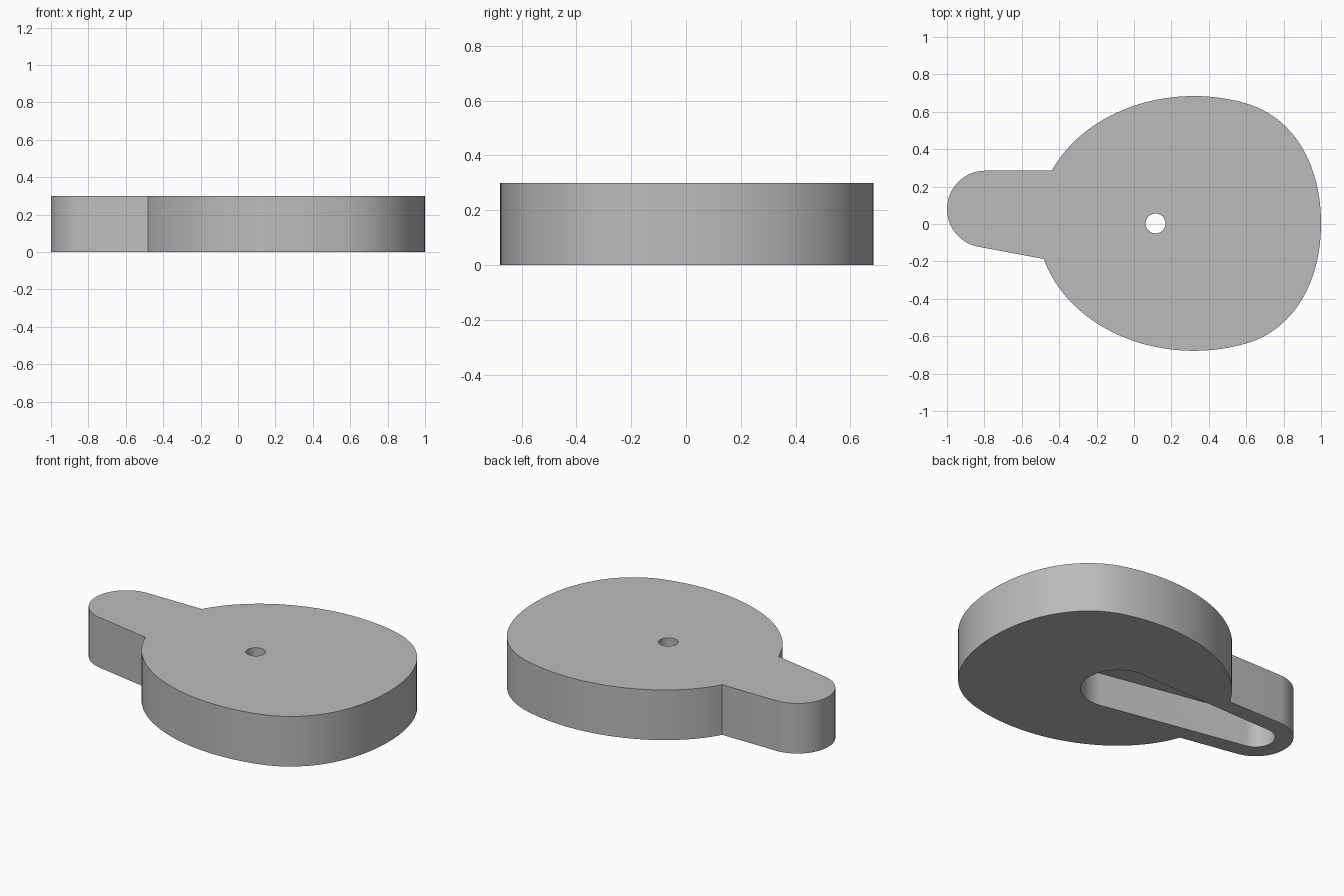
import bpy
import bmesh
from math import sin, cos, radians, asin, atan2, hypot, degrees
from mathutils import Vector
from mathutils.geometry import interpolate_bezier

cube = bpy.data.objects.get("Cube")
if cube:
    bpy.data.objects.remove(cube, do_unlink=True)

HEIGHT, SLOT_DEPTH, WALL = 0.3, 0.2, 0.1
PIVOT, PIVOT_R = (0.115, 0.003), 0.203
TIP, TIP_R = (-0.795, 0.08), 0.105

grey = bpy.data.materials.new("plain grey")
grey.use_nodes = True
grey.diffuse_color = (0.5, 0.5, 0.5, 1)
grey.node_tree.nodes["Principled BSDF"].inputs["Base Color"].default_value = grey.diffuse_color


def arc(centre, rx, ry, start, end, steps):
    """Points along an elliptical arc, angles in degrees."""
    angles = [radians(start + (end - start) * i / steps) for i in range(steps + 1)]
    return [(centre[0] + rx * cos(a), centre[1] + ry * sin(a)) for a in angles]


def prism(name, outline, bottom, top):
    """Extrude a counter-clockwise outline between two heights."""
    bm = bmesh.new()
    base = bm.faces.new([bm.verts.new((x, y, bottom)) for x, y in outline])
    result = bmesh.ops.extrude_face_region(bm, geom=[base], use_keep_orig=True)
    lifted = [v for v in result["geom"] if isinstance(v, bmesh.types.BMVert)]
    bmesh.ops.translate(bm, verts=lifted, vec=(0, 0, top - bottom))
    bmesh.ops.recalc_face_normals(bm, faces=bm.faces)
    mesh = bpy.data.meshes.new(name)
    bm.to_mesh(mesh)
    bm.free()
    mesh.materials.append(grey)
    obj = bpy.data.objects.new(name, mesh)
    bpy.context.collection.objects.link(obj)
    return obj


# Direction of the lever and the taper of its straight sides
dx, dy = TIP[0] - PIVOT[0], TIP[1] - PIVOT[1]
axis = degrees(atan2(dy, dx))
taper = degrees(asin((PIVOT_R - TIP_R) / hypot(dx, dy)))
tip_start, tip_end = axis - 90 + taper, axis + 90 - taper

# Egg-shaped body outline joined to the rounded lever
EGG, RX, RY = (0.32, 0.003), 0.835, 0.681
shoulder = 70.4
sx, sy = EGG[0] + RX * cos(radians(shoulder)), RY * sin(radians(shoulder))
nose = [(p.x, p.y) for p in interpolate_bezier(
    Vector((sx, sy)), Vector((sx + 0.25, sy - 0.0725)),
    Vector((1, 0.32)), Vector((1, 0)), 25)]
outline = arc(EGG, RX, RY, -163.8, -shoulder, 40)
outline += [(x, EGG[1] - y) for x, y in nose[1:]]
outline += [(x, EGG[1] + y) for x, y in reversed(nose[1:-1])]
outline += arc(EGG, RX, RY, shoulder, 155.5, 40)
outline += arc(TIP, TIP_R + WALL, TIP_R + WALL, tip_start, tip_end, 32)
body = prism("lever_cover", outline, 0, HEIGHT)

# Tapered slot in the underside and the round pivot hole
slot = arc(TIP, TIP_R, TIP_R, tip_start, tip_end, 32)
slot += arc(PIVOT, PIVOT_R, PIVOT_R, tip_end, tip_start + 360, 40)
cutters = [
    prism("slot_cutter", slot, -0.1, SLOT_DEPTH),
    prism("pivot_hole_cutter", arc(PIVOT, 0.053, 0.053, 0, 348.75, 31), -0.2, HEIGHT + 0.1),
]
bpy.ops.object.select_all(action="DESELECT")
body.select_set(True)
bpy.context.view_layer.objects.active = body
for cutter in cutters:
    cutter.hide_render = True
    cut = body.modifiers.new(cutter.name, "BOOLEAN")
    cut.operation = "DIFFERENCE"
    cut.solver = "EXACT"
    cut.object = cutter
    bpy.ops.object.modifier_apply(modifier=cut.name)
    bpy.data.objects.remove(cutter, do_unlink=True)

bpy.ops.object.shade_smooth_by_angle(angle=radians(30))
